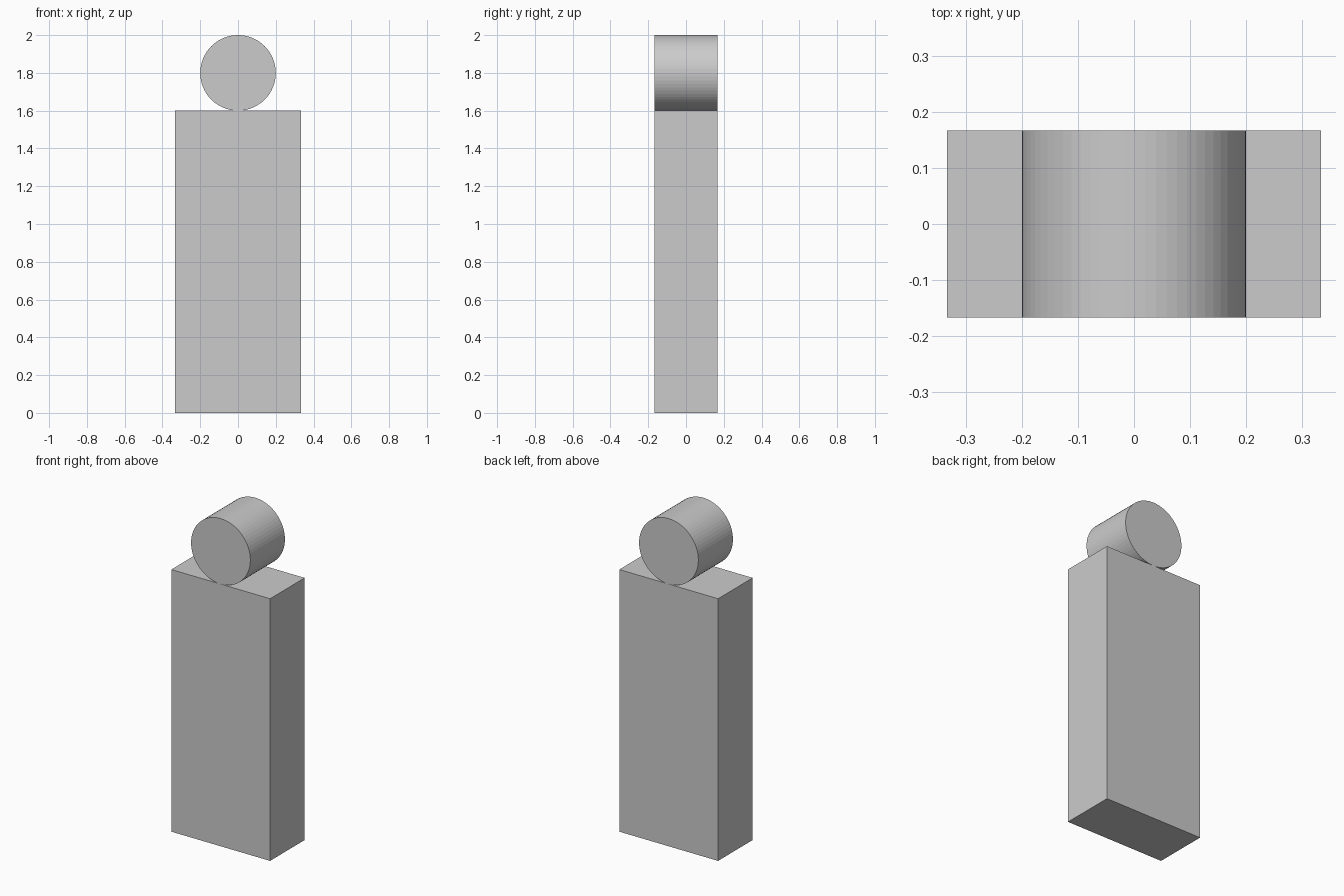
import bpy
from math import pi

if "Cube" in bpy.data.objects:
    bpy.data.objects.remove(bpy.data.objects["Cube"])

DEPTH = 1 / 3

# Upright slab body
bpy.ops.mesh.primitive_cube_add(size=1, location=(0, 0, 0.8))
body = bpy.context.object
body.name = "body"
body.scale = (2 / 3, DEPTH, 1.6)
bpy.ops.object.transform_apply(location=False, rotation=False, scale=True)

# Round head: a disc facing front, resting on the body
bpy.ops.mesh.primitive_cylinder_add(vertices=64, radius=0.2, depth=DEPTH,
                                    location=(0, 0, 1.8), rotation=(pi / 2, 0, 0))
bpy.context.object.name = "head"
